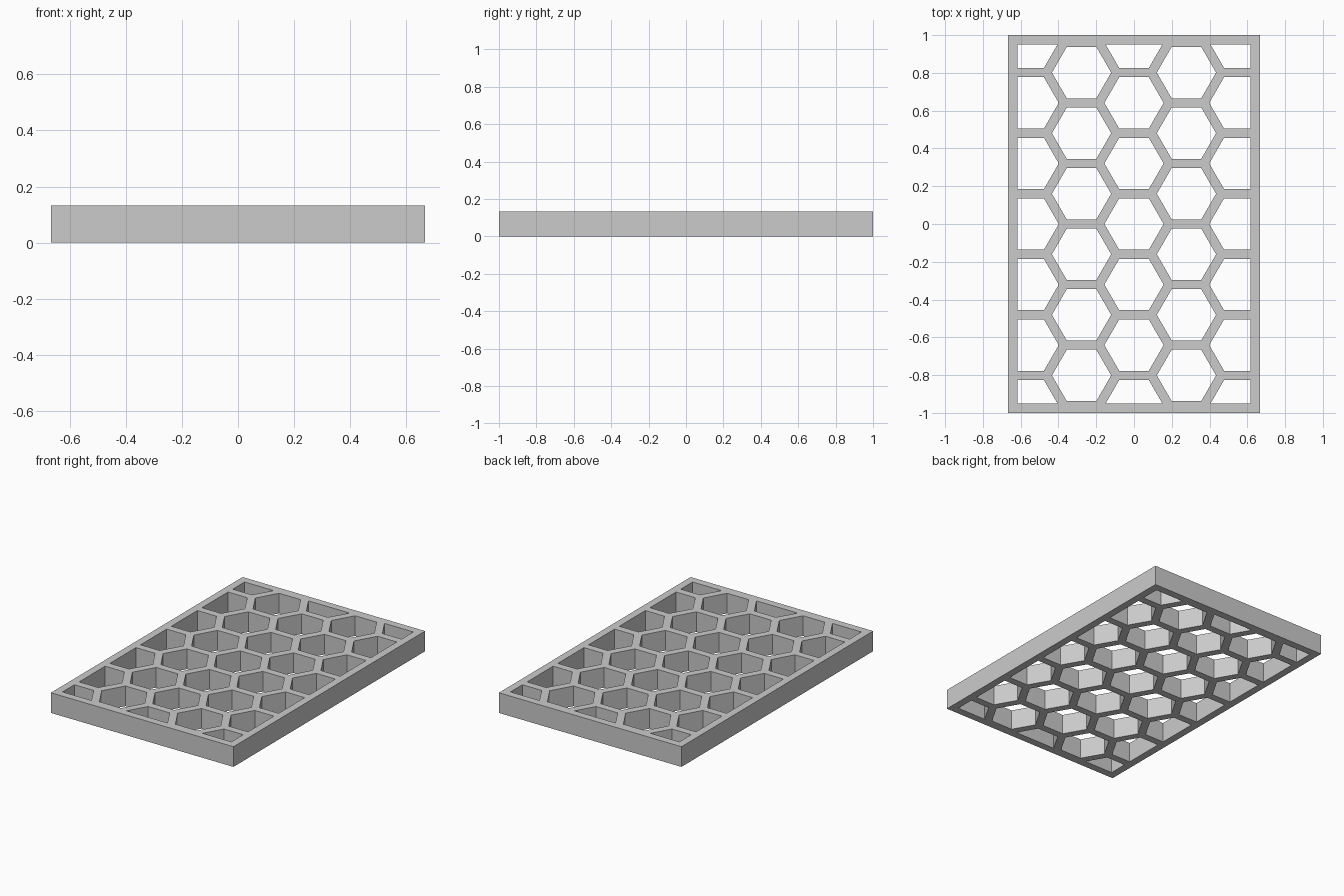
import bpy, bmesh, math
from mathutils import Vector

cube = bpy.data.objects.get("Cube")
if cube:
    bpy.data.objects.remove(cube, do_unlink=True)

HALF_X, HALF_Y, HEIGHT = 0.6667, 1.0, 0.1333
RIM = 0.05
PITCH = 0.3206              # distance between neighbouring cell centres
WALL = 0.049
RADIUS = (PITCH - WALL) / math.sqrt(3)

grey = bpy.data.materials.new("plain grey")
grey.use_nodes = True
colour = (0.6, 0.6, 0.6, 1)
grey.diffuse_color = colour
grey.node_tree.nodes["Principled BSDF"].inputs["Base Color"].default_value = colour


def make_object(name, bm):
    mesh = bpy.data.meshes.new(name)
    bmesh.ops.recalc_face_normals(bm, faces=bm.faces)
    bm.to_mesh(mesh)
    bm.free()
    obj = bpy.data.objects.new(name, mesh)
    bpy.context.collection.objects.link(obj)
    mesh.materials.append(grey)
    return obj


# Solid slab
bm = bmesh.new()
bmesh.ops.create_cube(bm, size=1)
bmesh.ops.scale(bm, vec=(2 * HALF_X, 2 * HALF_Y, HEIGHT), verts=bm.verts)
bmesh.ops.translate(bm, vec=(0, 0, HEIGHT / 2), verts=bm.verts)
panel = make_object("honeycomb_panel", bm)

# Flat hexagons in staggered columns
bm = bmesh.new()
for col in range(-2, 3):
    for row in range(-4, 5):
        cx = col * PITCH * math.sqrt(3) / 2
        cy = (row + 0.5 * (col % 2)) * PITCH
        bm.faces.new([bm.verts.new((cx + RADIUS * math.cos(k * math.pi / 3),
                                    cy + RADIUS * math.sin(k * math.pi / 3), -0.1))
                      for k in range(6)])

# Trim the hexagons to the inside of the rim, then raise them into prisms
inner_x, inner_y = HALF_X - RIM, HALF_Y - RIM
for side in (-1, 1):
    for co, no in ((Vector((side * inner_x, 0, 0)), Vector((side, 0, 0))),
                   (Vector((0, side * inner_y, 0)), Vector((0, side, 0)))):
        bmesh.ops.bisect_plane(bm, geom=bm.verts[:] + bm.edges[:] + bm.faces[:],
                               plane_co=co, plane_no=no, clear_outer=True)
raised = bmesh.ops.extrude_face_region(bm, geom=bm.faces[:], use_keep_orig=True)
bmesh.ops.translate(bm, vec=(0, 0, HEIGHT + 0.2),
                    verts=[v for v in raised["geom"] if isinstance(v, bmesh.types.BMVert)])
cutter = make_object("cell_cutter", bm)
cutter.hide_render = True

# Cut the cells through the slab
cut = panel.modifiers.new("cells", 'BOOLEAN')
cut.operation = 'DIFFERENCE'
cut.solver = 'EXACT'
cut.object = cutter
bpy.context.view_layer.objects.active = panel
bpy.ops.object.modifier_apply(modifier=cut.name)
bpy.data.objects.remove(cutter, do_unlink=True)
